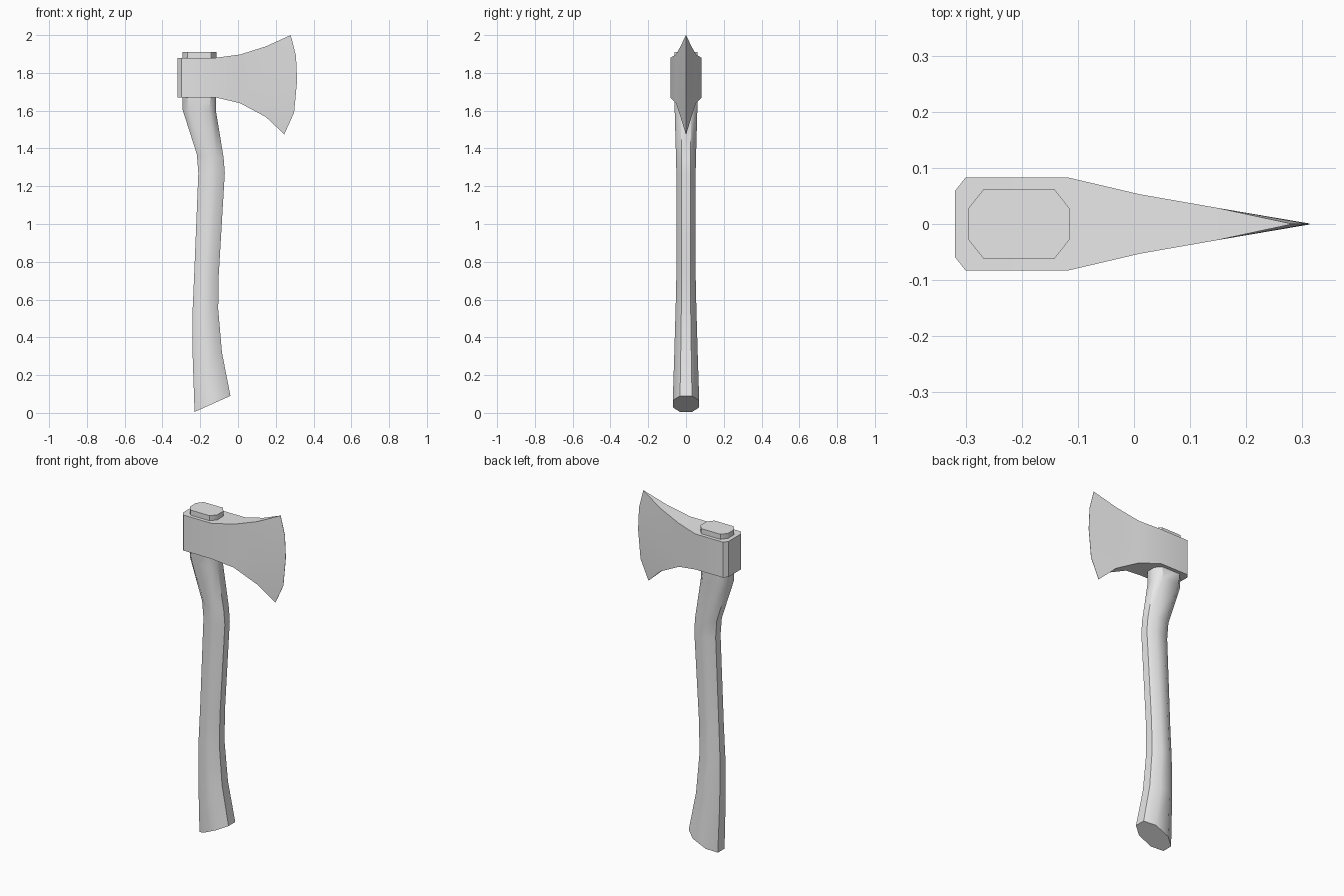
import bpy
import bmesh
import math

if "Cube" in bpy.data.objects:
    bpy.data.objects.remove(bpy.data.objects["Cube"])

grey = bpy.data.materials.new("plain grey")
grey.use_nodes = True
grey.diffuse_color = (0.8, 0.8, 0.8, 1)
grey.node_tree.nodes["Principled BSDF"].inputs["Base Color"].default_value = (0.8, 0.8, 0.8, 1)


def loft(name, rings, angle):
    """Bridge closed rings of points in order and cap both ends."""
    bm = bmesh.new()
    loops = [[bm.verts.new(p) for p in ring] for ring in rings]
    for a, b in zip(loops, loops[1:]):
        for i in range(len(a)):
            j = (i + 1) % len(a)
            bm.faces.new((a[i], a[j], b[j], b[i]))
    bm.faces.new(loops[0])
    bm.faces.new(loops[-1])
    bmesh.ops.remove_doubles(bm, verts=bm.verts, dist=0.0005)
    bmesh.ops.recalc_face_normals(bm, faces=bm.faces)
    mesh = bpy.data.meshes.new(name)
    bm.to_mesh(mesh)
    bm.free()
    mesh.materials.append(grey)
    obj = bpy.data.objects.new(name, mesh)
    bpy.context.collection.objects.link(obj)
    bpy.context.view_layer.objects.active = obj
    obj.select_set(True)
    bpy.ops.object.shade_smooth_by_angle(angle=math.radians(angle))
    obj.select_set(False)
    return obj


def handle_ring(back, front, half, cut):
    """Chamfered rectangle spanning two (x, z) points, cut as a share of its width."""
    flat = half * 0.45
    outline = [(0, -flat), (cut, -half), (1 - cut, -half), (1, -flat),
               (1, flat), (1 - cut, half), (cut, half), (0, flat)]
    return [(back[0] + t * (front[0] - back[0]), y, back[1] + t * (front[1] - back[1]))
            for t, y in outline]


# Curved handle: back point, front point, half thickness, chamfer share
handle = [
    ((-0.23, 0.005), (-0.04, 0.09), 0.07, 0.28),
    ((-0.24, 0.3), (-0.085, 0.32), 0.062, 0.3),
    ((-0.24, 0.55), (-0.105, 0.55), 0.055, 0.3),
    ((-0.232, 0.73), (-0.102, 0.73), 0.051, 0.3),
    ((-0.21, 1.27), (-0.07, 1.27), 0.051, 0.3),
    ((-0.218, 1.37), (-0.076, 1.35), 0.053, 0.28),
    ((-0.295, 1.61), (-0.117, 1.6), 0.06, 0.2),
    ((-0.295, 1.7), (-0.115, 1.7), 0.062, 0.15),
    ((-0.295, 1.91), (-0.115, 1.91), 0.062, 0.15),
]
loft("handle", [handle_ring(*s) for s in handle], 45)


def head_ring(points, half):
    """Slab cross-section following (x, z) points up one side and down the other."""
    return ([(x, -half, z) for x, z in points]
            + [(x, half, z) for x, z in reversed(points)])


def column(x, low, high):
    return [(x, low + (high - low) * i / 4) for i in range(5)]


# Axe head: poll, eye, cheeks, and the curved cutting edge
head = [
    (column(-0.319, 1.67, 1.88), 0.059),
    (column(-0.3, 1.67, 1.88), 0.083),
    (column(-0.118, 1.67, 1.88), 0.083),
    (column(0.01, 1.64, 1.897), 0.053),
    (column(0.147, 1.567, 1.94), 0.029),
]
edge = [(0.245, 1.475), (0.297, 1.59), (0.313, 1.76), (0.307, 1.89), (0.279, 2.0)]
rings = [head_ring(*s) for s in head]
blade = loft("axe_head", rings + [head_ring(edge, 0.0008)], 30)
